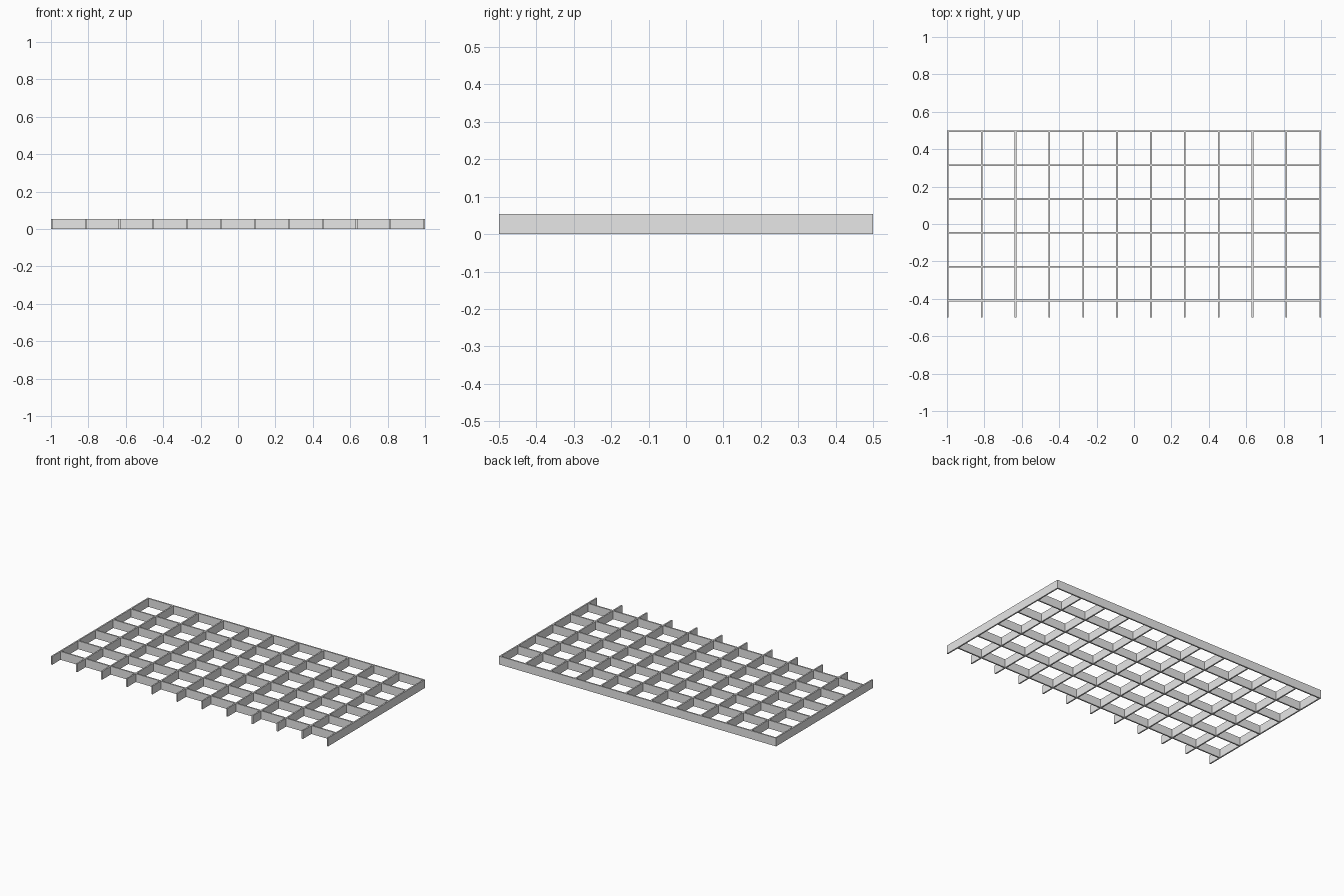
import bpy

if "Cube" in bpy.data.objects:
    bpy.data.objects.remove(bpy.data.objects["Cube"], do_unlink=True)

PITCH = 2 / 11.05        # spacing between slats
THICK = PITCH * 0.05     # slat thickness
HEIGHT = PITCH * 0.3     # slat height
COLS, ROWS = 11, 6       # cells across, cross slats deep

grey = bpy.data.materials.new("light grey")
grey.use_nodes = True
grey.diffuse_color = (0.8, 0.8, 0.8, 1)
grey.node_tree.nodes["Principled BSDF"].inputs["Base Color"].default_value = (0.8, 0.8, 0.8, 1)


def slat(name, size, location):
    """Flat-faced upright slat with its origin at its centre."""
    bpy.ops.mesh.primitive_cube_add(size=1, location=location)
    ob = bpy.context.object
    ob.name = name
    ob.scale = size
    bpy.ops.object.transform_apply(location=False, rotation=False, scale=True)
    ob.data.materials.append(grey)
    return ob


def repeat(ob, count, offset):
    """Repeat a slat at a constant spacing."""
    mod = ob.modifiers.new("repeat", 'ARRAY')
    mod.count = count
    mod.use_relative_offset = False
    mod.use_constant_offset = True
    mod.constant_offset_displace = offset


# Long slats running front to back, with free ends at the front
runners = slat("lengthwise_slats", (THICK, 1, HEIGHT),
               (-1 + THICK / 2, 0, HEIGHT / 2))
repeat(runners, COLS + 1, (PITCH, 0, 0))

# Short cross slats fitted between the long ones, starting flush at the back
cross = slat("cross_slats", (PITCH - THICK, THICK, HEIGHT),
             (-1 + (PITCH + THICK) / 2, 0.5 - THICK / 2, HEIGHT / 2))
repeat(cross, COLS, (PITCH, 0, 0))
repeat(cross, ROWS, (0, -PITCH, 0))
